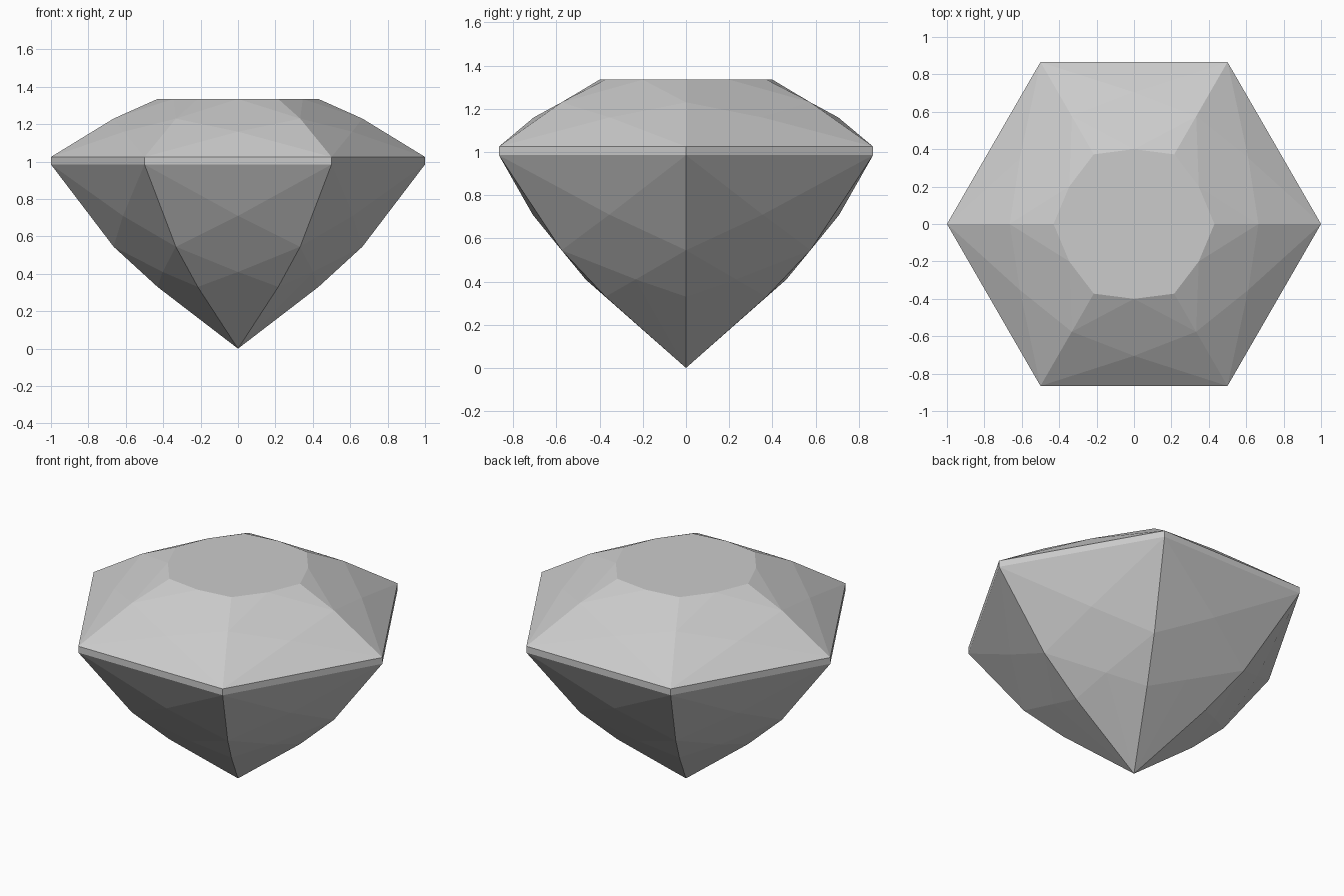
import bpy
import bmesh
from math import cos, sin, radians

cube = bpy.data.objects.get("Cube")
if cube:
    bpy.data.objects.remove(cube, do_unlink=True)

# One plain grey for the whole stone
grey = bpy.data.materials.new("gem grey")
grey.use_nodes = True
colour = (0.6, 0.6, 0.6, 1)
grey.diffuse_color = colour
grey.node_tree.nodes["Principled BSDF"].inputs["Base Color"].default_value = colour

bm = bmesh.new()


def ring(radius, z, turn=0):
    """Six vertices around the axis, turned by an angle in degrees."""
    return [bm.verts.new((radius * cos(radians(60 * i + turn)),
                          radius * sin(radians(60 * i + turn)), z)) for i in range(6)]


# Girdle hexagon, then crown and pavilion rings on corners and edge middles
girdle_top = ring(1, 1.025)
girdle_low = ring(1, 0.985)
crown_corner = ring(0.665, 1.23)
crown_mid = ring(0.705, 1.16, 30)
table_corner = ring(0.43, 1.335)
table_mid = ring(0.4, 1.335, 30)
pavilion_corner = ring(0.665, 0.545)
pavilion_mid = ring(0.71, 0.71, 30)
lower_corner = ring(0.43, 0.33)
lower_mid = ring(0.465, 0.41, 30)
tip = bm.verts.new((0, 0, 0))


def facets(girdle, corner, mid, inner_corner, inner_mid):
    """Edge triangles, corner triangles, kites and star triangles of one half."""
    for i in range(6):
        j = (i + 1) % 6
        for face in ((girdle[i], girdle[j], mid[i]),
                     (girdle[i], mid[i], corner[i]),
                     (girdle[j], corner[j], mid[i]),
                     (corner[i], mid[i], corner[j], inner_mid[i]),
                     (corner[i], inner_mid[i], inner_corner[i]),
                     (corner[j], inner_corner[j], inner_mid[i])):
            bm.faces.new(face)


facets(girdle_top, crown_corner, crown_mid, table_corner, table_mid)
facets(girdle_low, pavilion_corner, pavilion_mid, lower_corner, lower_mid)

# Girdle band and the long facets meeting at the tip
for i in range(6):
    j = (i + 1) % 6
    bm.faces.new((girdle_low[i], girdle_low[j], girdle_top[j], girdle_top[i]))
    bm.faces.new((lower_corner[i], lower_mid[i], tip))
    bm.faces.new((lower_mid[i], lower_corner[j], tip))

# Flat table on top
bm.faces.new([v for pair in zip(table_corner, table_mid) for v in pair])

bmesh.ops.recalc_face_normals(bm, faces=bm.faces[:])
mesh = bpy.data.meshes.new("gemstone")
bm.to_mesh(mesh)
bm.free()
mesh.materials.append(grey)
gem = bpy.data.objects.new("gemstone", mesh)
bpy.context.collection.objects.link(gem)
